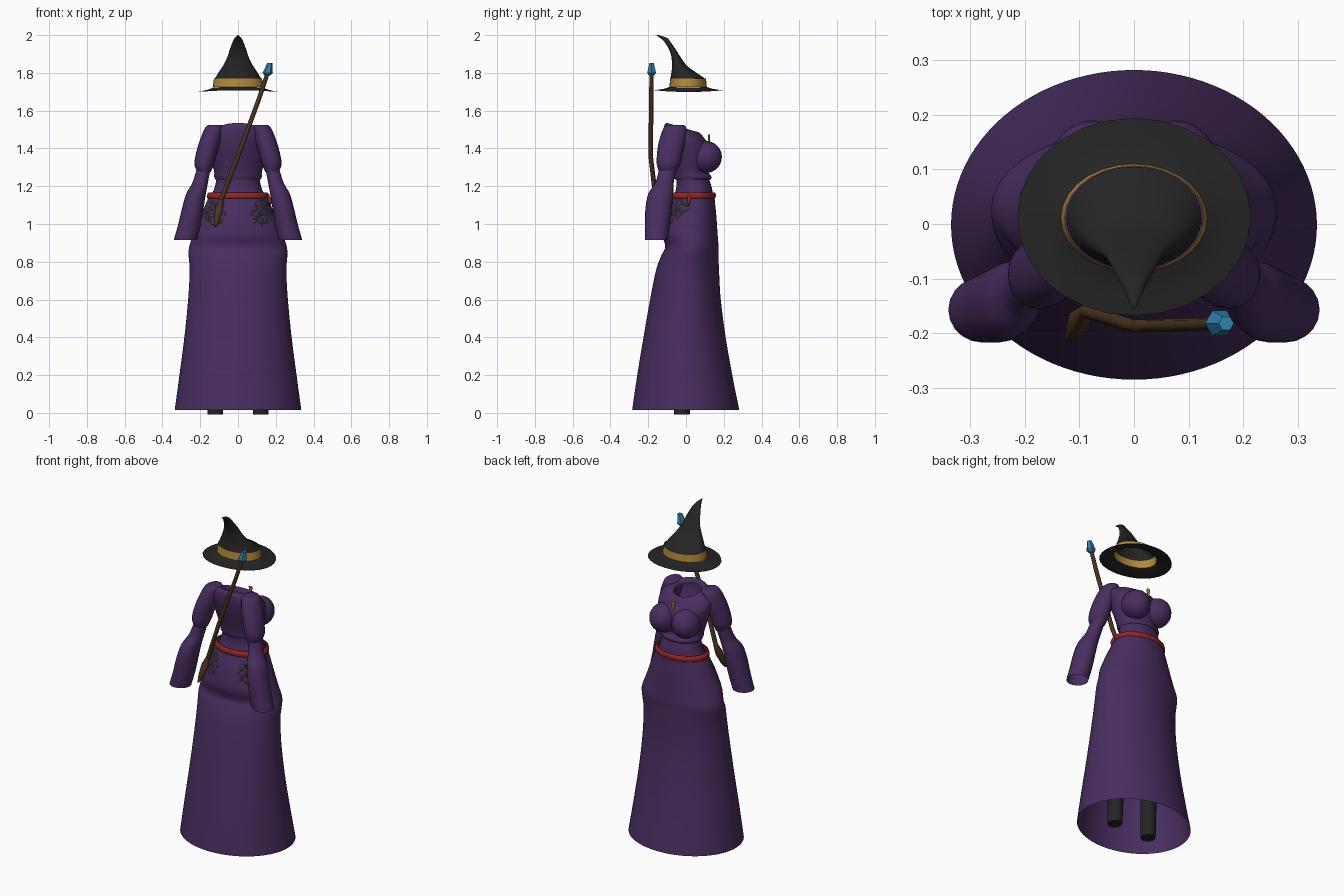
import bpy, bmesh, math
from mathutils import Vector, noise

cube = bpy.data.objects.get("Cube")
if cube:
    bpy.data.objects.remove(cube, do_unlink=True)


def material(name, rgb):
    mat = bpy.data.materials.new(name)
    mat.use_nodes = True
    colour = (*rgb, 1)
    mat.diffuse_color = colour
    shader = mat.node_tree.nodes["Principled BSDF"]
    shader.inputs["Base Color"].default_value = colour
    shader.inputs["Roughness"].default_value = 0.8
    return mat


purple = material("purple cloth", (.065, .027, .115))
black = material("black cloth", (.018, .018, .018))
red = material("red belt", (.3, .018, .014))
gold = material("gold trim", (.45, .25, .04))
brown = material("brown wood", (.07, .034, .015))
blue = material("blue crystal", (.03, .22, .42))


def finish(name, bm, mats, smooth=True, rule=None):
    """Turn a bmesh into an object, colouring faces by an optional rule."""
    bmesh.ops.recalc_face_normals(bm, faces=bm.faces)
    for face in bm.faces:
        face.smooth = smooth
        if rule:
            face.material_index = rule(face.calc_center_median())
    mesh = bpy.data.meshes.new(name)
    bm.to_mesh(mesh)
    bm.free()
    for mat in mats:
        mesh.materials.append(mat)
    obj = bpy.data.objects.new(name, mesh)
    bpy.context.collection.objects.link(obj)
    if smooth:
        bpy.context.view_layer.objects.active = obj
        bpy.ops.object.select_all(action="DESELECT")
        obj.select_set(True)
        bpy.ops.object.shade_smooth_by_angle(angle=math.radians(50))
    return obj


def smooth_rings(rings, steps):
    """Catmull-Rom interpolation between neighbouring rings."""
    out = []
    last = len(rings) - 1
    for i in range(last):
        a, b, c, d = (rings[min(max(k, 0), last)] for k in range(i - 1, i + 3))
        for s in range(steps):
            t = s / steps
            out.append([q + t / 2 * (r - p + t * (2*p - 5*q + 4*r - u + t * (3*(q - r) + u - p)))
                        for p, q, r, u in zip(a, b, c, d)])
    out.append(rings[-1])
    return out


def loft(name, rings, mats, sides=28, steps=4, caps=(), smooth=True, rule=None, mirror=1):
    """Skin oval rings given as (z, centre x, half width, y min, y max, tilt)."""
    rings = [tuple(r) + (0,) * (6 - len(r)) for r in rings]
    bm = bmesh.new()
    loops = []
    for z, x, rx, y0, y1, tilt in smooth_rings(rings, steps):
        loop = []
        for k in range(sides):
            a = math.tau * k / sides
            loop.append(bm.verts.new((mirror * (x + rx * math.cos(a)),
                                      (y0 + y1) / 2 + (y1 - y0) / 2 * math.sin(a),
                                      z + tilt * math.sin(a))))
        loops.append(loop)
    for low, high in zip(loops, loops[1:]):
        for k in range(sides):
            n = (k + 1) % sides
            bm.faces.new((low[k], low[n], high[n], high[k]))
    for end in caps:
        bm.faces.new(loops[end])
    return finish(name, bm, mats, smooth, rule)


def tube(name, path, mat, sides=8):
    """Skin round sections along a path of (x, y, z, radius)."""
    bm = bmesh.new()
    points = [Vector(p[:3]) for p in path]
    loops = []
    for i, p in enumerate(points):
        along = points[min(i + 1, len(points) - 1)] - points[max(i - 1, 0)]
        turn = along.to_track_quat("Z", "Y")
        loops.append([bm.verts.new(p + turn @ Vector((math.cos(a), math.sin(a), 0)) * path[i][3])
                      for a in (math.tau * k / sides for k in range(sides))])
    for low, high in zip(loops, loops[1:]):
        for k in range(sides):
            n = (k + 1) % sides
            bm.faces.new((low[k], low[n], high[n], high[k]))
    bm.faces.new(loops[0])
    bm.faces.new(loops[-1])
    return finish(name, bm, [mat])


def ball(name, centre, size, mat):
    bm = bmesh.new()
    bmesh.ops.create_uvsphere(bm, u_segments=24, v_segments=14, radius=1)
    for v in bm.verts:
        v.co = Vector(c + s * p for c, s, p in zip(centre, size, v.co))
    return finish(name, bm, [mat])


# Long open skirt, with ragged black patches over the hips
def patch_rule(c):
    inside = c.y < .02 and ((abs(c.x) - .125) / .06) ** 2 + ((c.z - 1.06) / .07) ** 2 < 1
    return int(inside and noise.noise(c * 70) > -.08)


loft("skirt", [
    (.015, 0, .335, -.285, .282), (.2, 0, .31, -.258, .245), (.4, 0, .284, -.225, .21),
    (.6, 0, .264, -.19, .184), (.75, 0, .256, -.16, .175), (.83, 0, .261, -.132, .172),
    (.88, 0, .258, -.11, .172), (.95, 0, .235, -.125, .167), (1.05, 0, .195, -.108, .16),
    (1.12, 0, .165, -.082, .153), (1.16, 0, .15, -.07, .15),
], [purple, black], sides=96, steps=10, rule=patch_rule)

# Belt with a short hanging end
loft("belt", [(1.135, 0, .158, -.078, .15), (1.14, 0, .165, -.084, .157),
              (1.162, 0, .161, -.082, .157), (1.168, 0, .15, -.072, .148)],
     [red], sides=40, steps=2)
tube("belt_end", [(.155, .02, 1.155, .01), (.172, .015, 1.12, .009), (.17, .01, 1.09, .005)], red)

# Waist of the shirt and the gathered bodice above it
loft("waist", [(1.14, 0, .147, -.066, .146), (1.19, 0, .125, -.052, .137),
               (1.24, 0, .114, -.05, .122), (1.28, 0, .115, -.055, .11)], [purple])
loft("bodice", [
    (1.235, 0, .12, -.058, .13), (1.25, 0, .126, -.064, .135), (1.28, 0, .127, -.068, .118),
    (1.34, 0, .145, -.085, .135), (1.41, 0, .16, -.105, .13), (1.46, 0, .163, -.116, .1, -.01),
    (1.5, 0, .13, -.115, .075, -.02), (1.51, 0, .085, -.1, .06, -.025),
    (1.485, 0, .075, -.085, .05, -.025),
], [purple])

# Pendant on the chest
bm = bmesh.new()
bmesh.ops.create_cone(bm, segments=6, radius1=.006, radius2=.013, depth=.05, cap_ends=True)
for v in bm.verts:
    v.co = Vector((v.co.x, v.co.y / 2 + .122, v.co.z + 1.45))
finish("pendant", bm, [gold], smooth=False)

# Paired parts: bust, puffed sleeves, wide forearm sleeves and legs
for side, m in (("left", 1), ("right", -1)):
    ball(side + "_bust", (m * .075, .105, 1.355), (.08, .085, .085), purple)
    loft(side + "_puff_sleeve", [
        (1.525, .12, .02, -.09, -.03), (1.515, .125, .045, -.115, .0), (1.45, .145, .055, -.14, .0),
        (1.38, .165, .056, -.153, -.018), (1.32, .178, .053, -.155, -.03),
        (1.29, .18, .042, -.148, -.045), (1.275, .18, .036, -.143, -.05),
    ], [purple], sides=20, caps=(0,), mirror=m)
    loft(side + "_forearm_sleeve", [
        (1.3, .18, .036, -.14, -.05), (1.22, .2, .041, -.162, -.065),
        (1.16, .222, .052, -.2, -.068), (1.08, .24, .057, -.215, -.075),
        (1., .256, .06, -.217, -.085), (.915, .278, .062, -.217, -.097),
    ], [purple], sides=20, mirror=m)
    loft(side + "_leg", [
        (0, .12, .038, -.06, .018), (.02, .12, .042, -.064, .022), (.3, .115, .046, -.06, .035),
        (.6, .1, .06, -.055, .07), (.9, .09, .075, -.06, .09),
    ], [black], sides=16, caps=(0, -1), mirror=m)

# Pointed hat: bent hollow crown with a gold band, and a drooping brim
loft("hat_crown", [
    (1.767, 0, .124, -.083, .105), (1.81, 0, .098, -.076, .042), (1.84, 0, .078, -.075, .003),
    (1.885, 0, .056, -.077, -.03), (1.925, 0, .043, -.09, -.055), (1.965, 0, .028, -.115, -.083),
    (1.985, 0, .017, -.137, -.1), (2., 0, .003, -.158, -.146),
], [black], caps=(-1,))
loft("hat_band", [(1.725, 0, .134, -.088, .11), (1.77, 0, .127, -.084, .106)], [gold], steps=1)
brim = loft("hat_brim", [(1.726, 0, .131, -.086, .108), (1.715, 0, .165, -.12, .143),
                         (1.708, 0, .214, -.168, .194)], [black], steps=3)
for v in brim.data.vertices:
    v.co.z -= .2 * v.co.x ** 2

# Crooked staff with a faceted crystal on top
tube("staff", [(.157, -.182, 1.8, .011), (.11, -.184, 1.66, .012), (0, -.187, 1.36, .012),
               (-.088, -.16, 1.13, .013), (-.1, -.175, 1.08, .022), (-.112, -.198, 1.02, .016),
               (-.122, -.21, .985, .005)], brown)
loft("crystal", [(1.785, .155, .014, -.196, -.168), (1.8, .157, .027, -.209, -.155),
                 (1.852, .169, .014, -.196, -.168)],
     [blue], sides=6, steps=1, caps=(0, -1), smooth=False)
